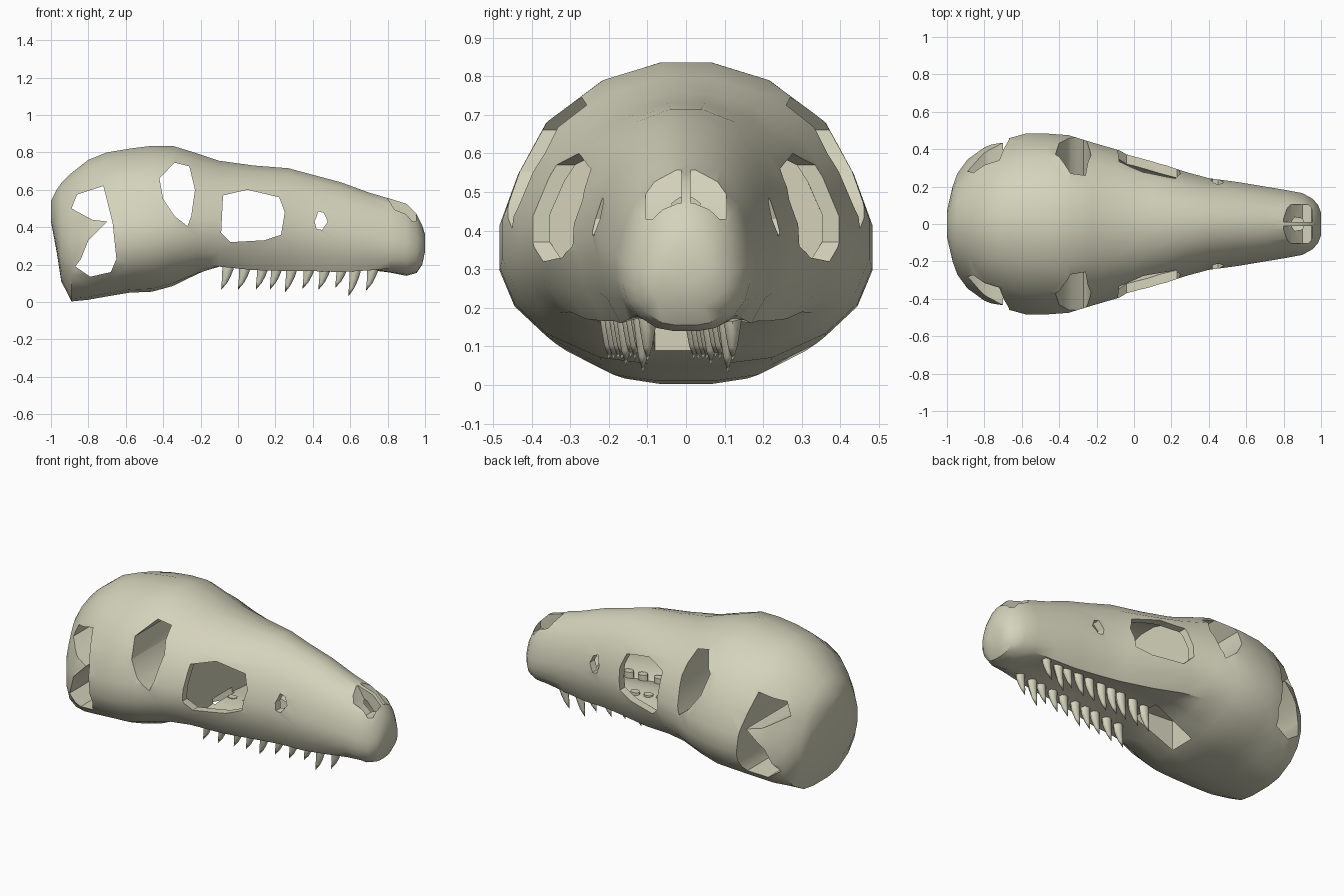
import bpy, bmesh, math

if "Cube" in bpy.data.objects:
    bpy.data.objects.remove(bpy.data.objects["Cube"])

# Stations along the skull: x, half width, top z, bottom z, palate recess
STATIONS = [
    (-1.00, .07, .54, .43, 0), (-.97, .20, .60, .27, 0), (-.945, .27, .635, .11, 0),
    (-.89, .345, .69, .003, 0), (-.80, .41, .76, .012, 0), (-.70, .45, .80, .03, 0),
    (-.58, .483, .82, .05, 0), (-.46, .483, .835, .055, 0), (-.35, .475, .835, .085, 0),
    (-.22, .435, .795, .135, .01), (-.10, .40, .755, .17, .03), (.08, .345, .73, .165, .04),
    (.27, .28, .715, .16, .04), (.40, .245, .68, .16, .04), (.55, .225, .64, .155, .04),
    (.70, .20, .585, .155, .03), (.82, .18, .55, .148, .01), (.90, .165, .525, .14, 0),
    (.955, .135, .47, .155, 0), (.985, .10, .41, .20, 0), (1.0, .06, .36, .27, 0)]
# Half cross-section as fractions of width and height, and how it squares off at the jaw rim
SECTION = [(.14, 1), (.45, .94), (.75, .8), (.9, .63), (1, .46),
           (1, .32), (.92, .2), (.75, .1), (.46, .02), (.2, 0)]
RIM = {6: -.05, 7: -.09, 8: .03, 9: .08}


def loft(bm, stations, t):
    """Skin the sections; t > 0 gives the inner wall."""
    loops = []
    for x, w, top, bot, rec in stations:
        g = min(t, (top - bot) * .3)
        w, top, bot = max(w - t, .03), top - g, bot + g
        half = [(w * a, bot + (top - bot) * (h + RIM.get(i, 0) * rec / .04))
                for i, (a, h) in enumerate(SECTION)]
        ring = half + [(-y, z) for y, z in reversed(half)]
        xx = x * (1 - t) if t else x
        loops.append([bm.verts.new((xx, y, z)) for y, z in ring])
    faces = [bm.faces.new(loops[0]), bm.faces.new(loops[-1][::-1])]
    n = len(loops[0])
    for a, b in zip(loops, loops[1:]):
        for i in range(n):
            j = (i + 1) % n
            faces.append(bm.faces.new((a[i], b[i], b[j], a[j])))
    bmesh.ops.recalc_face_normals(bm, faces=faces)
    if t:
        bmesh.ops.reverse_faces(bm, faces=faces)


bone = bpy.data.materials.new("bone")
bone.diffuse_color = (.66, .65, .50, 1)
bone.use_nodes = True
bone.node_tree.nodes["Principled BSDF"].inputs["Base Color"].default_value = bone.diffuse_color


def make(name, bm):
    me = bpy.data.meshes.new(name)
    bm.to_mesh(me)
    bm.free()
    me.materials.append(bone)
    ob = bpy.data.objects.new(name, me)
    bpy.context.collection.objects.link(ob)
    return ob


def prism(name, pts, lo, hi, axis='y'):
    bm = bmesh.new()
    place = (lambda a, b, d: (a, d, b)) if axis == 'y' else (lambda a, b, d: (a, b, d))
    v0 = [bm.verts.new(place(a, b, lo)) for a, b in pts]
    v1 = [bm.verts.new(place(a, b, hi)) for a, b in pts]
    bm.faces.new(v0)
    bm.faces.new(v1[::-1])
    for i in range(len(pts)):
        j = (i + 1) % len(pts)
        bm.faces.new((v0[i], v1[i], v1[j], v0[j]))
    bmesh.ops.recalc_face_normals(bm, faces=bm.faces[:])
    ob = make(name, bm)
    ob.hide_render = True
    return ob


def activate(ob):
    bpy.ops.object.select_all(action='DESELECT')
    ob.select_set(True)
    bpy.context.view_layer.objects.active = ob


# Skull: solid braincase, hollow snout
bm = bmesh.new()
loft(bm, STATIONS, 0)
loft(bm, [s for s in STATIONS if s[0] > -.15], .045)
skull = make("skull", bm)

# Window outlines in x, z
TEMPLE = [(-.86, .575), (-.72, .62), (-.67, .42), (-.65, .23), (-.68, .16), (-.79, .135),
          (-.87, .19), (-.84, .23), (-.80, .33), (-.70, .43), (-.78, .44), (-.89, .50)]
ORBIT = [(-.42, .66), (-.34, .745), (-.26, .725), (-.23, .60), (-.25, .46),
         (-.27, .405), (-.34, .46), (-.40, .55)]
CHEEK = [(-.08, .57), (.05, .60), (.22, .56), (.25, .48), (.23, .36),
         (.14, .33), (-.04, .32), (-.09, .37)]
SMALL = [(.41, .43), (.43, .485), (.46, .475), (.48, .43), (.45, .385), (.42, .39)]
NOSTRIL = [(.79, .57), (.92, .54), (.955, .49), (.95, .43), (.90, .43), (.84, .49)]
# Palate pocket outline in x, y
PALATE = [(-.34, -.08), (-.08, -.10), (-.08, .08), (-.34, .08)]

cutters = [prism("window_cutter", p, -1, 1) for p in (TEMPLE, ORBIT, CHEEK, SMALL)]
cutters += [prism("nostril_cutter", NOSTRIL, *sorted((s * .012, s * .105))) for s in (-1, 1)]
cutters.append(prism("palate_cutter", PALATE, -.1, .27, 'z'))

activate(skull)
for c in cutters:
    m = skull.modifiers.new("cut", 'BOOLEAN')
    m.operation = 'DIFFERENCE'
    m.solver = 'EXACT'
    m.object = c
    bpy.ops.object.modifier_apply(modifier=m.name)
for c in cutters:
    bpy.data.objects.remove(c, do_unlink=True)
bpy.ops.object.shade_smooth_by_angle(angle=math.radians(32))

# Tooth rows: curved cones, tip x and tip z
TIPS = [(-.09, .065), (0, .065), (.095, .065), (.17, .065), (.25, .05),
        (.345, .07), (.43, .065), (.52, .075), (.59, .03), (.685, .06)]


def tooth(bm, x, y, tip):
    r0, sides, root = .042, 8, .25
    prev = None
    for f in (0, .4, .6, .8, 1):
        z = root + (tip - root) * f
        cx = x + .04 * (1 - f ** 2.5)
        r = r0 * (1 - f) ** .65 if f > .3 else r0 * .68
        if f == 1:
            end = bm.verts.new((cx, y, z))
            for i in range(sides):
                bm.faces.new((prev[i], prev[(i + 1) % sides], end))
            break
        ring = [bm.verts.new((cx + r * math.cos(k * math.tau / sides),
                              y + r * .8 * math.sin(k * math.tau / sides), z))
                for k in range(sides)]
        if prev:
            for i in range(sides):
                j = (i + 1) % sides
                bm.faces.new((prev[i], prev[j], ring[j], ring[i]))
        else:
            bm.faces.new(ring)
        prev = ring


for name, shift in (("teeth_near_row", 0), ("teeth_far_row", .22)):
    bm = bmesh.new()
    for x, z in TIPS:
        tooth(bm, x, -.2 + .1 * (x + .09) / .77 + shift, z)
    bmesh.ops.recalc_face_normals(bm, faces=bm.faces[:])
    row = make(name, bm)
    activate(row)
    bpy.ops.object.shade_smooth_by_angle(angle=math.radians(50))
